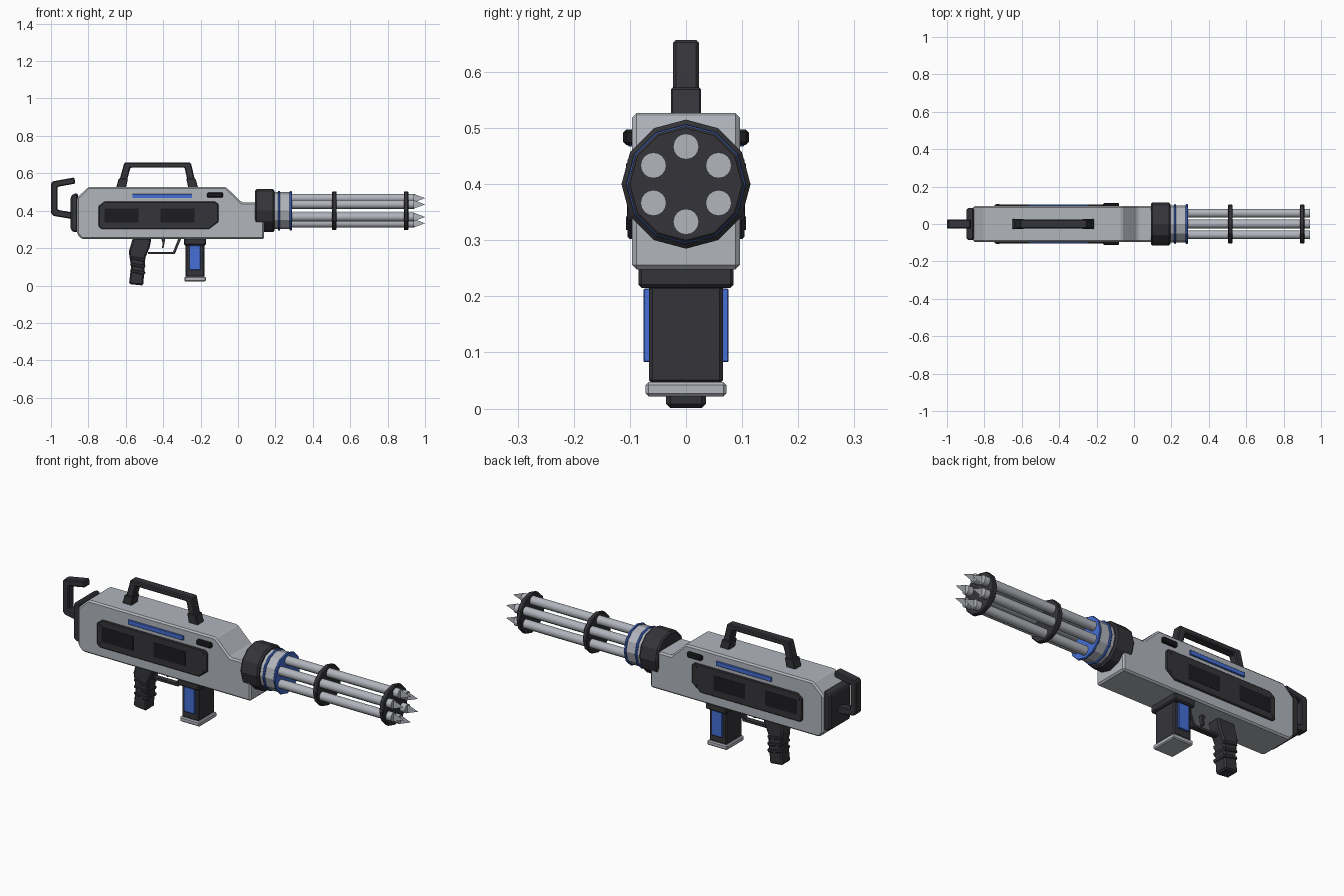
import bpy, bmesh, math
from mathutils import Matrix, Vector


def mat(name, rgb):
    m = bpy.data.materials.new(name)
    m.diffuse_color = (*rgb, 1)
    return m


STEEL = mat("steel", (0.44, 0.46, 0.50))
DARK = mat("dark", (0.035, 0.035, 0.042))
BLACK = mat("black", (0.012, 0.012, 0.014))
BLUE = mat("blue", (0.06, 0.16, 0.68))
AXIS_Z = 0.40


def finish(name, bm, material, bevel=0.0):
    bmesh.ops.recalc_face_normals(bm, faces=bm.faces)
    me = bpy.data.meshes.new(name)
    bm.to_mesh(me)
    bm.free()
    me.materials.append(material)
    ob = bpy.data.objects.new(name, me)
    bpy.context.collection.objects.link(ob)
    if bevel:
        mod = ob.modifiers.new("bevel", "BEVEL")
        mod.width = bevel
        mod.segments = 1
        mod.limit_method = "ANGLE"
        mod.angle_limit = math.radians(40)
    return ob


def plate(name, pts, y0, y1, material, bevel=0.0):
    """Extrude an x-z profile from y0 to y1."""
    bm = bmesh.new()
    face = bm.faces.new([bm.verts.new((x, y0, z)) for x, z in pts])
    ext = bmesh.ops.extrude_face_region(bm, geom=[face])
    verts = [g for g in ext["geom"] if isinstance(g, bmesh.types.BMVert)]
    bmesh.ops.translate(bm, verts=verts, vec=(0, y1 - y0, 0))
    return finish(name, bm, material, bevel)


def rect(x0, x1, z0, z1):
    return [(x0, z0), (x1, z0), (x1, z1), (x0, z1)]


def both_sides(name, pts, y0, y1, material, bevel=0.0):
    plate(name + "_right", pts, -y1, -y0, material, bevel)
    plate(name + "_left", pts, y0, y1, material, bevel)


def tube(name, x0, x1, r, material, sides=12, y=0.0, z=AXIS_Z, bevel=0.0):
    """Cylinder along x."""
    bm = bmesh.new()
    bmesh.ops.create_cone(bm, cap_ends=True, segments=sides, radius1=r, radius2=r, depth=x1 - x0,
                          matrix=Matrix.Translation(((x0 + x1) / 2, y, z)) @ Matrix.Rotation(math.pi / 2, 4, "Y"))
    return finish(name, bm, material, bevel)


# Main body
plate("body", [(-0.86, 0.275), (-0.835, 0.248), (0.14, 0.248), (0.14, 0.445), (0.02, 0.445),
               (-0.065, 0.527), (-0.80, 0.527), (-0.86, 0.47)], -0.096, 0.096, STEEL, 0.008)

# Side panels with windows, strips, slots and screws
both_sides("side_panel", [(-0.745, 0.315), (-0.73, 0.302), (-0.155, 0.302), (-0.105, 0.34), (-0.105, 0.435),
                          (-0.12, 0.448), (-0.715, 0.448), (-0.745, 0.425)], 0.09, 0.104, DARK, 0.004)
for i, x in enumerate((-0.715, -0.415)):
    both_sides(f"panel_window_{i}", rect(x, x + 0.183, 0.337, 0.413), 0.1, 0.1055, BLACK)
both_sides("light_strip", rect(-0.565, -0.245, 0.467, 0.49), 0.09, 0.104, BLUE, 0.002)
both_sides("ejection_slot", rect(-0.165, -0.08, 0.47, 0.497), 0.09, 0.112, BLACK, 0.005)
for i, (x, z) in enumerate([(-0.728, 0.325), (-0.725, 0.418), (-0.13, 0.43), (-0.13, 0.335)]):
    pts = [(x + 0.007 * math.cos(a * math.pi / 4), z + 0.007 * math.sin(a * math.pi / 4)) for a in range(8)]
    both_sides(f"panel_screw_{i}", pts, 0.1, 0.107, DARK)

# Carry handle and its feet
plate("carry_handle", [(-0.645, 0.52), (-0.608, 0.657), (-0.252, 0.657), (-0.22, 0.52), (-0.262, 0.52),
                       (-0.285, 0.63), (-0.575, 0.63), (-0.605, 0.52)], -0.023, 0.023, DARK, 0.005)
plate("handle_foot_rear", [(-0.652, 0.52), (-0.638, 0.572), (-0.588, 0.572), (-0.6, 0.52)], -0.027, 0.027, DARK, 0.003)
plate("handle_foot_front", [(-0.265, 0.52), (-0.277, 0.572), (-0.227, 0.572), (-0.213, 0.52)], -0.027, 0.027, DARK, 0.003)

# Rear plate and shoulder hook
plate("rear_plate", [(-0.895, 0.3), (-0.88, 0.285), (-0.855, 0.285), (-0.855, 0.492), (-0.88, 0.492),
                     (-0.895, 0.475)], -0.086, 0.086, DARK, 0.008)
plate("shoulder_hook", [(-0.885, 0.355), (-0.985, 0.372), (-1.0, 0.385), (-1.0, 0.545), (-0.99, 0.557), (-0.875, 0.578),
                        (-0.87, 0.545), (-0.965, 0.528), (-0.965, 0.405), (-0.885, 0.39)], -0.024, 0.024, DARK, 0.005)

# Pistol grip with ridges
plate("grip", [(-0.562, 0.255), (-0.462, 0.255), (-0.472, 0.205), (-0.495, 0.15), (-0.507, 0.0),
               (-0.583, 0.008), (-0.572, 0.1), (-0.584, 0.18)], -0.036, 0.036, DARK, 0.008)
for i, z in enumerate((0.065, 0.1, 0.135)):
    plate(f"grip_ridge_{i}", [(-0.577, z + 0.008), (-0.5, z - 0.008), (-0.494, z + 0.008), (-0.574, z + 0.022)],
          -0.039, 0.039, DARK, 0.003)

# Trigger and guard
plate("trigger", [(-0.41, 0.25), (-0.39, 0.25), (-0.393, 0.225), (-0.398, 0.2), (-0.407, 0.2), (-0.403, 0.225)],
      -0.01, 0.01, DARK)
plate("trigger_guard", [(-0.48, 0.168), (-0.338, 0.168), (-0.302, 0.255), (-0.317, 0.255), (-0.347, 0.18), (-0.48, 0.18)],
      -0.014, 0.014, DARK)

# Magazine
plate("magazine_collar", rect(-0.29, -0.17, 0.215, 0.255), -0.085, 0.085, DARK, 0.006)
plate("magazine", rect(-0.28, -0.18, 0.045, 0.22), -0.066, 0.066, DARK, 0.006)
plate("magazine_base", rect(-0.287, -0.172, 0.022, 0.047), -0.072, 0.072, STEEL, 0.005)
both_sides("magazine_window", rect(-0.26, -0.2, 0.083, 0.214), 0.06, 0.076, BLUE, 0.002)

# Rotor housing and drum
tube("rotor_housing", 0.09, 0.195, 0.115, DARK, bevel=0.008)
tube("rotor_drum", 0.19, 0.283, 0.099, STEEL)
for i, x in enumerate((0.213, 0.276)):
    tube(f"drum_ring_{i}", x, x + 0.012, 0.106, BLUE, bevel=0.003)

# Barrel cluster, clamp discs and flat muzzle spikes
for i, x in enumerate((0.503, 0.887)):
    tube(f"barrel_clamp_{i}", x, x + 0.024, 0.104, DARK, bevel=0.004)
for i in range(6):
    a = math.radians(90 + 60 * i)
    y, z = 0.067 * math.cos(a), AXIS_Z + 0.067 * math.sin(a)
    ob = tube(f"barrel_{i}", 0.27, 0.94, 0.023, STEEL, sides=16, y=y, z=z)
    for p in ob.data.polygons:
        p.use_smooth = len(p.vertices) == 4
    bm = bmesh.new()
    bm.faces.new([bm.verts.new(v) for v in ((0.94, y, z - 0.023), (1.0, y, z), (0.94, y, z + 0.023))])
    finish(f"muzzle_spike_{i}", bm, STEEL)
